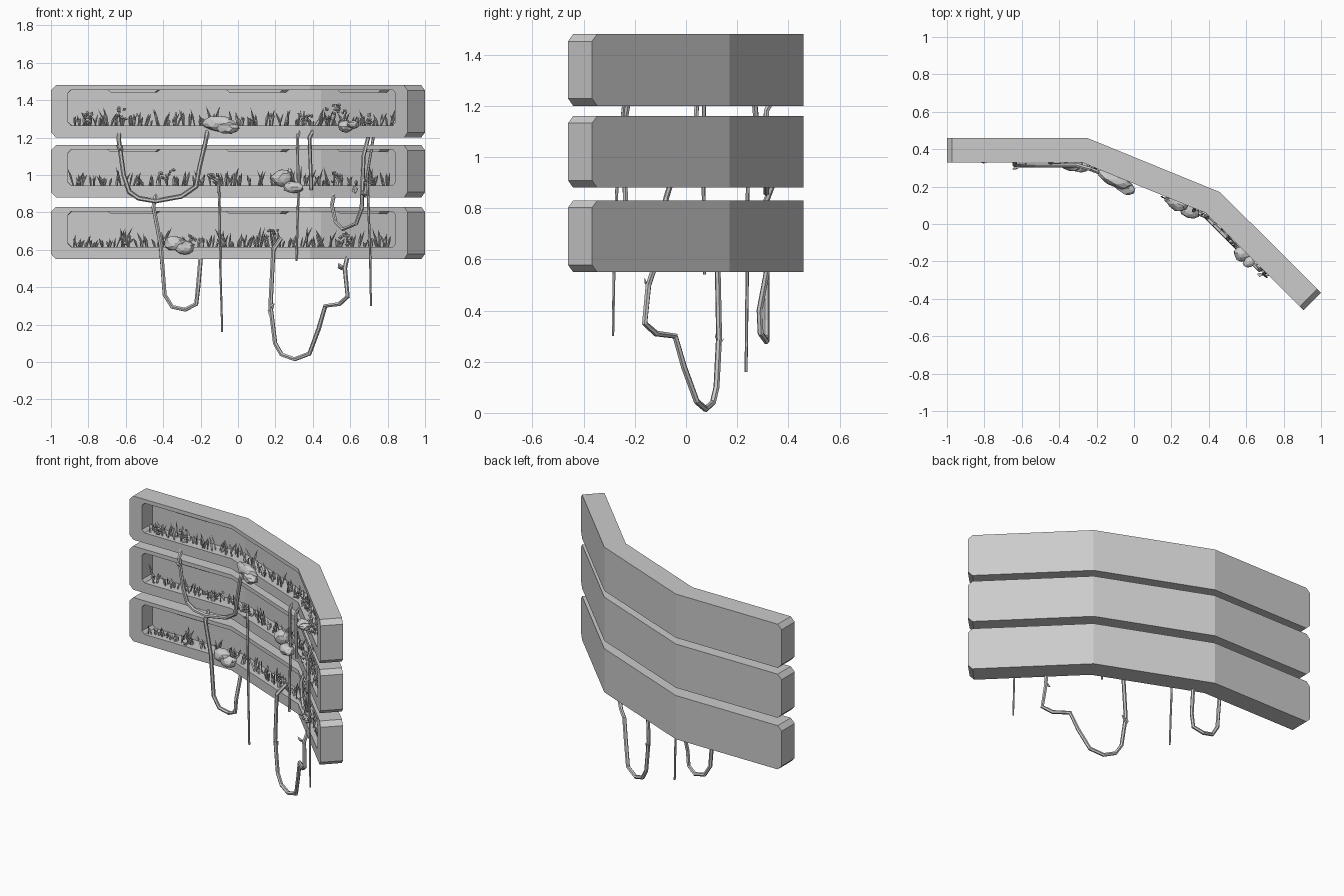
import bpy, bmesh, math, random
from mathutils import Vector

if "Cube" in bpy.data.objects:
    bpy.data.objects.remove(bpy.data.objects["Cube"])

random.seed(4)
THICK, RECESS = 0.132, 0.105
BACK = [Vector((-1, .46)), Vector((-.25, .46)), Vector((.46, .17)), Vector((1, -.367))]
TIERS = [(.55, .83), (.88, 1.16), (1.20, 1.48)]


def normal(i):
    d = (BACK[i + 1] - BACK[i]).normalized()
    return Vector((d.y, -d.x))


# mitred vectors pointing from the back wall to the front
MITRE = [normal(0)]
for i in (1, 2):
    m = (normal(i - 1) + normal(i)).normalized()
    MITRE.append(m / m.dot(normal(i)))
MITRE.append(normal(2))
FRONT = [b + m * THICK for b, m in zip(BACK, MITRE)]


def pos(s, depth, z):
    """s = station 0..3 along the bent wall, depth = distance behind the front"""
    i = min(int(s), 2)
    t = s - i
    p = BACK[i].lerp(BACK[i + 1], t) + MITRE[i].lerp(MITRE[i + 1], t) * (THICK - depth)
    return Vector((p.x, p.y, z))


def station(x):
    for i in range(3):
        if x <= FRONT[i + 1].x or i == 2:
            return i + (x - FRONT[i].x) / (FRONT[i + 1].x - FRONT[i].x)


def at(x, z, out=0.0):
    """point on the front surface at x, moved out of it"""
    return pos(station(x), -out, z)


def finish(name, bm):
    me = bpy.data.meshes.new(name)
    bmesh.ops.recalc_face_normals(bm, faces=bm.faces)
    bm.to_mesh(me)
    bm.free()
    ob = bpy.data.objects.new(name, me)
    bpy.context.collection.objects.link(ob)
    return ob


def loop(bm, s0, s1, z0, z1, c, depth):
    """chamfered rectangle following the bends, 12 points"""
    a = c / .75
    top = [s0 + a, 1, 2, s1 - a]
    pts = [(s, z0) for s in top] + [(s1, z0 + c), (s1, z1 - c)]
    pts += [(s, z1) for s in reversed(top)] + [(s0, z1 - c), (s0, z0 + c)]
    return [bm.verts.new(pos(s, depth, z)) for s, z in pts]


def bridge(bm, a, b):
    for i in range(12):
        j = (i + 1) % 12
        bm.faces.new((a[i], a[j], b[j], b[i]))


def cap(bm, r):
    for q in ((0, 1, 8, 9), (1, 2, 7, 8), (2, 3, 6, 7), (3, 4, 5, 6), (9, 10, 11, 0)):
        bm.faces.new([r[i] for i in q])


# planter troughs
def trough(k, z0, z1):
    bm = bmesh.new()
    back = loop(bm, 0, 3, z0, z1, .028, THICK)
    front = loop(bm, 0, 3, z0, z1, .028, 0)
    lip = loop(bm, .124, 2.873, z0 + .065, z1 - .025, .018, 0)
    floor = loop(bm, .124, 2.873, z0 + .065, z1 - .025, .018, RECESS)
    cap(bm, back)
    bridge(bm, back, front)
    bridge(bm, front, lip)
    bridge(bm, lip, floor)
    cap(bm, floor)
    finish(f"trough_{k}", bm)
    # lamp strips under the recess ceiling
    bm = bmesh.new()
    for x0, x1 in ((-.70, -.43), (-.07, .23), (.52, .75)):
        s0, s1 = station(x0), station(x1)
        rings = []
        for e, z in ((0, z1 - .024), (.025, z1 - .038)):
            rings.append([bm.verts.new(pos(s, d, z)) for s, d in
                          ((s0 + e, .02), (s1 - e, .02), (s1 - e, .09), (s0 + e, .09))])
        a, b = rings
        bm.faces.new(a)
        bm.faces.new(b)
        for i in range(4):
            bm.faces.new((a[i], a[i - 1], b[i - 1], b[i]))
    finish(f"lamp_strips_{k}", bm)


def blade(bm, base, tip, w):
    """three-sided spike with a slight belly"""
    mid = base.lerp(tip, .45) + Vector((0, 0, .008))
    rings = []
    for c, r in ((base, w * .6), (mid, w)):
        rings.append([bm.verts.new(c + Vector((math.cos(a) * r, math.sin(a) * r * .6, 0)))
                      for a in (.5, 2.6, 4.7)])
    t = bm.verts.new(tip)
    for i in range(3):
        a, b = rings
        bm.faces.new((a[i], a[i - 1], b[i - 1], b[i]))
        bm.faces.new((b[i], b[i - 1], t))


# grass tufts growing from the recess floor
def grass(k, z0):
    bm = bmesh.new()
    x = -.87
    while x < .80:
        big = random.uniform(.6, 1.15)
        for _ in range(random.randint(3, 5)):
            xx = min(max(x + random.uniform(-.02, .02), -.89), .81)
            h = random.uniform(.04, .10) * big
            base = at(xx, z0 + .062, -random.uniform(.02, .07))
            lean = random.uniform(-.5, .5) * h
            tip = base + Vector((lean, random.uniform(-.35, .15) * h, h))
            blade(bm, base, tip, random.uniform(.005, .010))
        x += random.uniform(.035, .06)
    finish(f"grass_{k}", bm)


for k, (z0, z1) in enumerate(TIERS):
    trough(k, z0, z1)
    grass(k, z0)


# faceted cushion plants spilling over the lips: x, z, half width, half height, out
CUSHIONS = [(-.10, 1.275, .10, .042, .02), (-.04, 1.25, .06, .035, .035), (.59, 1.26, .045, .032, .02),
            (.63, 1.27, .03, .022, .02), (.24, .985, .065, .05, .01), (.31, .935, .06, .035, .02),
            (-.33, .635, .065, .04, .01), (-.28, .61, .055, .038, .015)]
for i, (x, z, w, h, out) in enumerate(CUSHIONS):
    bm = bmesh.new()
    bmesh.ops.create_icosphere(bm, subdivisions=2, radius=1)
    s = station(x)
    n = normal(int(s))
    tang = Vector((-n.y, n.x, 0))
    c = at(x, z, out)
    for v in bm.verts:
        p = v.co * random.uniform(.82, 1.08)
        v.co = c + tang * p.x * w + Vector((n.x, n.y, 0)) * p.y * .04 + Vector((0, 0, p.z * h))
    finish(f"cushion_plant_{i}", bm)


def leaf(bm, c, size):
    """small folded diamond leaf"""
    d = Vector((random.uniform(-1, 1), random.uniform(-.7, .4), random.uniform(-.4, 1))).normalized()
    side = d.cross(Vector((.2, 1, .1))).normalized() * size * .35
    up = d.cross(side).normalized() * size * .2
    a, b, t, l, r = [bm.verts.new(p) for p in (c, c + d * size * .5 + up, c + d * size,
                                              c + d * size * .45 + side, c + d * size * .45 - side)]
    for f in ((a, l, b), (l, t, b), (t, r, b), (r, a, b), (a, t, l), (a, r, t)):
        bm.faces.new(f)


# leafy sprigs between the grass
SPRIGS = [(-.60, .66), (.18, .69), (-.24, .64), (.58, .65), (-.38, 1.0), (.53, .98), (.69, .95),
          (-.12, .98), (-.80, 1.30), (-.63, 1.32), (.54, 1.35), (.49, 1.32), (.70, 1.28), (.36, 1.30)]
bm = bmesh.new()
for x, z in SPRIGS:
    for _ in range(9):
        leaf(bm, at(x + random.uniform(-.02, .02), z + random.uniform(-.03, .03),
                    random.uniform(-.03, .008)), random.uniform(.02, .035))
# single leaves on the vines
for x, z in ((.175, .25), (.57, .49), (.69, .88), (.64, .9), (-.61, 1.13), (.17, .28)):
    leaf(bm, at(x, z, .02), .05)
finish("sprig_leaves", bm)

# hanging vines: radius, then x/z path points
VINES = [
    (.012, [(-.64, 1.28), (-.635, 1.18), (-.61, 1.0), (-.58, .91), (-.53, .875), (-.44, .86), (-.30, .885),
            (-.22, .94), (-.205, 1.03), (-.165, 1.2), (-.165, 1.28)]),
    (.012, [(-.43, .97), (-.45, .83), (-.41, .62), (-.39, .36), (-.35, .295), (-.28, .28), (-.22, .31),
            (-.21, .40), (-.20, .66)]),
    (.009, [(-.17, 1.0), (-.10, .965), (-.095, .85), (-.09, .5), (-.08, .16)]),
    (.012, [(.21, .66), (.195, .6), (.18, .3), (.205, .1), (.24, .04), (.31, .015), (.39, .045), (.44, .18),
            (.475, .3), (.55, .31), (.595, .35), (.58, .5), (.575, .64)]),
    (.010, [(.32, 1.29), (.325, 1.2), (.33, .9), (.32, .54)]),
    (.010, [(.41, 1.29), (.39, 1.2), (.40, .92)]),
    (.011, [(.69, 1.28), (.68, 1.1), (.67, .82), (.64, .74), (.57, .71), (.53, .75), (.51, .84), (.51, .98)]),
    (.008, [(.71, 1.28), (.70, 1.0), (.715, .6), (.72, .3)]),
]
for i, (rad, pts) in enumerate(VINES):
    cu = bpy.data.curves.new(f"vine_{i}", 'CURVE')
    cu.dimensions = '3D'
    cu.bevel_depth = rad
    cu.bevel_resolution = 1
    cu.use_fill_caps = True
    sp = cu.splines.new('POLY')
    sp.points.add(len(pts) - 1)
    loose = len(pts) < 7 and i != 5
    for j, (x, z) in enumerate(pts):
        tucked = j == 0 or (j == len(pts) - 1 and len(pts) > 6)
        sp.points[j].co = (*at(x, z, -.04 if tucked else .014), 1)
        sp.points[j].radius = 1 - .35 * j / (len(pts) - 1) if loose else 1
        sp.use_smooth = False
    bpy.context.collection.objects.link(bpy.data.objects.new(f"vine_{i}", cu))
